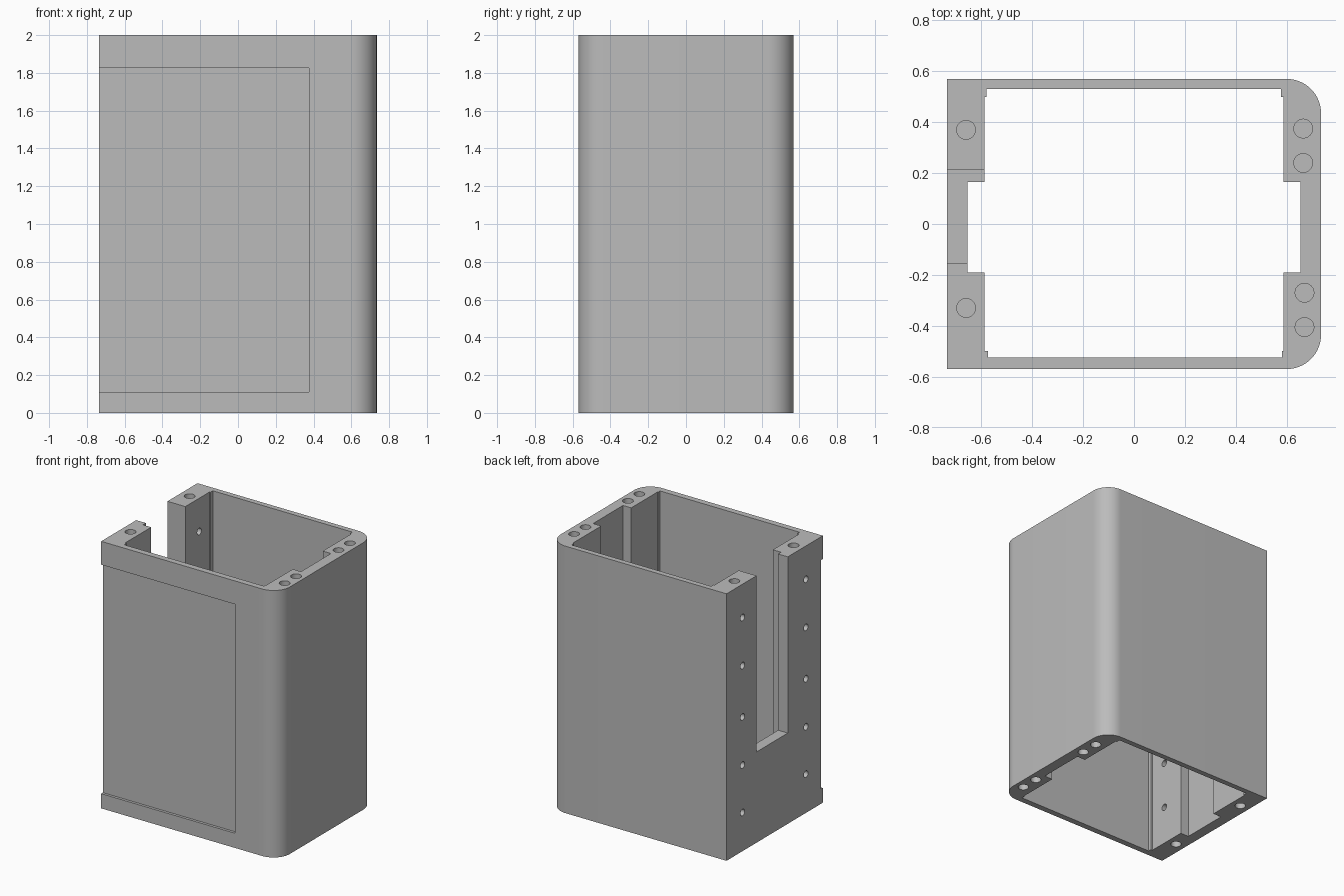
import bpy, bmesh, math
from mathutils import Matrix, Vector

if "Cube" in bpy.data.objects:
    bpy.data.objects.remove(bpy.data.objects["Cube"])

grey = bpy.data.materials.new("plain grey")
grey.diffuse_color = (0.5, 0.5, 0.5, 1)
grey.use_nodes = True
grey.node_tree.nodes["Principled BSDF"].inputs["Base Color"].default_value = grey.diffuse_color


def prism(bm, pts, z0, z1):
    """Extrude an xy outline from z0 to z1."""
    face = bm.faces.new([bm.verts.new((x, y, z0)) for x, y in pts])
    ext = bmesh.ops.extrude_face_region(bm, geom=[face])
    top = [v for v in ext["geom"] if isinstance(v, bmesh.types.BMVert)]
    bmesh.ops.translate(bm, verts=top, vec=(0, 0, z1 - z0))


def box(bm, x0, x1, y0, y1, z0, z1):
    prism(bm, [(x0, y0), (x1, y0), (x1, y1), (x0, y1)], z0, z1)


def hole(bm, centre, radius, depth, axis):
    rot = Matrix.Rotation(math.pi / 2, 4, 'Y') if axis == 'X' else Matrix()
    bmesh.ops.create_cone(bm, cap_ends=True, segments=24, radius1=radius, radius2=radius,
                          depth=depth, matrix=Matrix.Translation(Vector(centre)) @ rot)


def finish(bm, name):
    bmesh.ops.recalc_face_normals(bm, faces=bm.faces[:])
    mesh = bpy.data.meshes.new(name)
    bm.to_mesh(mesh)
    bm.free()
    mesh.materials.append(grey)
    ob = bpy.data.objects.new(name, mesh)
    bpy.context.collection.objects.link(ob)
    return ob


# Outer shell outline: square left corners, rounded right corners
W, D, H, R = 0.735, 0.57, 2.0, 0.135
outline = [(-W, D), (-W, -D)]
for sign, start in ((-1, -90), (1, 0)):
    for i in range(17):
        a = math.radians(start + 90 * i / 16)
        outline.append((W - R + R * math.cos(a), sign * (D - R) + R * math.sin(a)))
bm = bmesh.new()
prism(bm, outline, 0, H)
body = finish(bm, "housing")

# Open cavity with side channels and stepped corners
cavity = [(-0.573, -0.525), (0.582, -0.525), (0.582, -0.5), (0.587, -0.5),
          (0.587, -0.19), (0.655, -0.19), (0.655, 0.165), (0.587, 0.165),
          (0.587, 0.5), (0.577, 0.5), (0.577, 0.53), (-0.58, 0.53),
          (-0.58, 0.5), (-0.587, 0.5), (-0.587, 0.165), (-0.655, 0.165),
          (-0.655, -0.19), (-0.587, -0.19), (-0.587, -0.5), (-0.573, -0.5)]
bm = bmesh.new()
prism(bm, cavity, -0.1, H + 0.1)
cutters = [finish(bm, "cavity_cutter")]

# Left slot, front panel recess and screw holes
bm = bmesh.new()
box(bm, -0.9, -0.5, -0.155, 0.215, 0.68, H + 0.1)
box(bm, -0.9, 0.375, -0.7, -0.55, 0.11, 1.825)
for x, y in ((-0.66, 0.37), (-0.66, -0.33), (0.665, 0.375),
             (0.665, 0.24), (0.67, -0.27), (0.67, -0.405)):
    for z in (0, H):
        hole(bm, (x, y, z), 0.037, 0.36, 'Z')
for y in (0.38, -0.37):
    for z in (0.29, 0.645, 1.005, 1.39, 1.75):
        hole(bm, (-0.66, y, z), 0.025, 0.3, 'X')
cutters.append(finish(bm, "detail_cutter"))

bpy.context.view_layer.objects.active = body
body.select_set(True)
for c in cutters:
    mod = body.modifiers.new("cut", 'BOOLEAN')
    mod.operation, mod.solver, mod.object = 'DIFFERENCE', 'EXACT', c
    bpy.ops.object.modifier_apply(modifier=mod.name)
    bpy.data.objects.remove(c)
bpy.ops.object.shade_smooth_by_angle(angle=math.radians(30))
